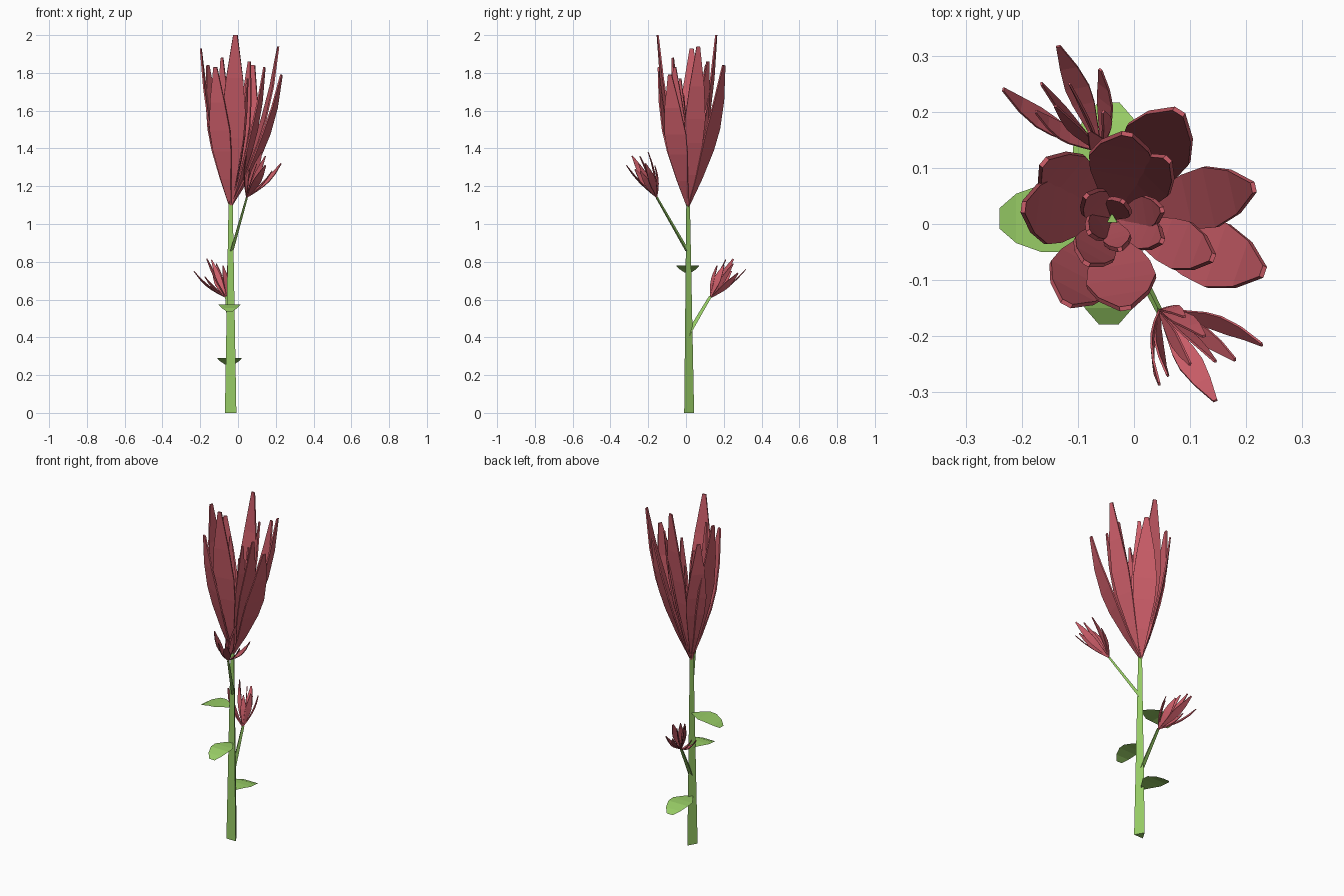
import bpy, bmesh
from mathutils import Vector as V

if "Cube" in bpy.data.objects:
    bpy.data.objects.remove(bpy.data.objects["Cube"])


def material(name, color):
    m = bpy.data.materials.new(name)
    m.diffuse_color = (*color, 1)
    m.use_nodes = True
    m.node_tree.nodes["Principled BSDF"].inputs["Base Color"].default_value = m.diffuse_color
    return m


GREEN = material("green", (0.31, 0.60, 0.13))
RED = material("red", (0.60, 0.11, 0.14))


def mesh_object(name, bm, mat):
    me = bpy.data.meshes.new(name)
    bm.to_mesh(me)
    bm.free()
    me.materials.append(mat)
    ob = bpy.data.objects.new(name, me)
    bpy.context.collection.objects.link(ob)
    return ob


def stalk(name, a, b, r1, r2):
    # tapered three-sided rod
    a, b = V(a), V(b)
    d = b - a
    bpy.ops.mesh.primitive_cone_add(vertices=3, radius1=r1, radius2=r2,
                                    depth=d.length, location=(a + b) / 2)
    ob = bpy.context.object
    if abs(d.x) + abs(d.y) > 1e-4:
        ob.rotation_euler = d.to_track_quat('Z', 'Y').to_euler()
    ob.name = name
    ob.data.materials.append(GREEN)


def strip(bm, rows):
    # flat ribbon through (centre, half-width vector) rows
    pairs = [(bm.verts.new(c - w), bm.verts.new(c + w)) for c, w in rows]
    for (a, b), (c, d) in zip(pairs, pairs[1:]):
        bm.faces.new((a, b, d, c))


PETAL = [(0, .08), (.2, .5), (.4, .9), (.55, 1), (.75, .72), (1, .17)]


def flower(name, base, axis, petals, thickness):
    # petals: tip x, y, z and full width
    base, axis = V(base), V(axis).normalized()
    bm = bmesh.new()
    for x, y, z, width in petals:
        d = V((x, y, z)) - base
        along = axis * d.dot(axis)
        out = d - along
        side = axis.cross(out).normalized() * width / 2
        strip(bm, [(base + along * t + out * (1.6 * t - .6 * t * t), side * w)
                   for t, w in PETAL])
    ob = mesh_object(name, bm, RED)
    mod = ob.modifiers.new("thickness", 'SOLIDIFY')
    mod.thickness = thickness
    mod.offset = 0


LEAF = [(0, .006, 0), (.04, .035, .004), (.08, .06, .005), (.12, .06, .002),
        (.165, .044, -.014), (.195, .018, -.032)]


def leaf(name, z, direction):
    d = V(direction)
    side = V((-d.y, d.x, 0))
    bm = bmesh.new()
    strip(bm, [(V((-.045, .01, z + h)) + d * r, side * w) for r, w, h in LEAF])
    mesh_object(name, bm, GREEN)


# Stem and side branches
stalk("stem", (-.039, .008, 0), (-.039, .008, 1.2), .035, .011)
stalk("upper_branch", (-.035, .005, .86), (.045, -.155, 1.14), .011, .007)
stalk("lower_branch", (-.04, .01, .41), (-.06, .13, .615), .014, .009)

# Leaves
leaf("back_leaf", .285, (0, 1.06, 0))
leaf("front_leaf", .57, (0, -.97, 0))
leaf("left_leaf", .775, (-1, 0, 0))

# Main bloom: outer ring, then shorter inner petals
flower("main_flower", (-.04, .01, 1.09), (0, 0, 1), [
    (.23, -.085, 1.79, .12), (.213, .065, 1.94, .11), (.08, .2, 1.84, .13),
    (-.012, .16, 2.0, .12), (-.16, .11, 1.84, .11), (-.197, .03, 1.93, .12),
    (-.12, -.142, 1.83, .12), (-.015, -.15, 2.0, .125),
    (.14, -.06, 1.83, .09), (.06, .115, 1.86, .09), (-.085, -.07, 1.88, .08),
    (.05, -.03, 1.77, .06), (.05, .025, 1.74, .06), (-.085, .05, 1.76, .06),
    (-.08, -.015, 1.68, .05), (-.025, -.045, 1.7, .05), (-.02, .04, 1.65, .05),
], .008)

# Small blooms on the branches
flower("upper_small_flower", (.045, -.155, 1.14), (.085, -.11, .2), [
    (.228, -.215, 1.32, .04), (.145, -.315, 1.31, .045), (.045, -.285, 1.36, .04),
    (.06, -.27, 1.29, .035), (.18, -.242, 1.28, .035), (.125, -.2, 1.38, .04),
    (.145, -.245, 1.36, .03), (.09, -.165, 1.31, .03), (.1, -.25, 1.32, .03),
], .004)
flower("lower_small_flower", (-.06, .13, .61), (-.07, .11, .18), [
    (-.233, .24, .75, .04), (-.135, .317, .76, .045), (-.165, .25, .815, .04),
    (-.06, .275, .74, .04), (-.055, .2, .78, .04), (-.175, .2, .72, .035),
    (-.115, .25, .79, .03), (-.08, .165, .78, .03), (-.14, .21, .81, .03),
], .004)
